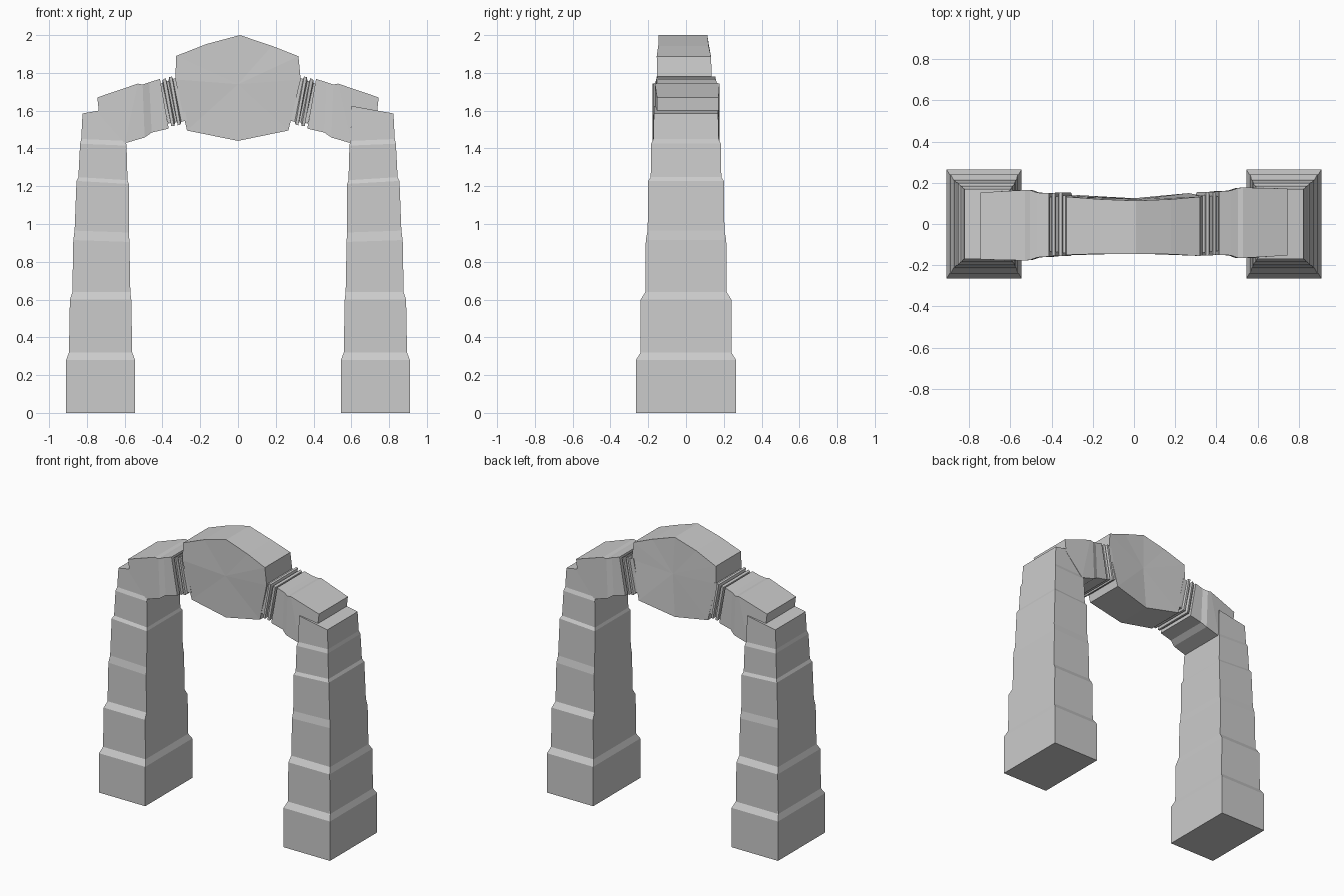
import bpy, bmesh, math

if "Cube" in bpy.data.objects:
    bpy.data.objects.remove(bpy.data.objects["Cube"])

stone = bpy.data.materials.new("grey stone")
stone.use_nodes = True
GREY = (0.6, 0.6, 0.6, 1)
stone.diffuse_color = GREY
stone.node_tree.nodes["Principled BSDF"].inputs["Base Color"].default_value = GREY


def finish(name, bm, turn=0):
    bmesh.ops.recalc_face_normals(bm, faces=bm.faces)
    mesh = bpy.data.meshes.new(name)
    bm.to_mesh(mesh)
    bm.free()
    mesh.materials.append(stone)
    ob = bpy.data.objects.new(name, mesh)
    ob.rotation_euler.z = turn
    bpy.context.collection.objects.link(ob)
    return ob


def loft(name, rings, turn=0):
    """Skin a row of four-cornered rings and cap both ends."""
    bm = bmesh.new()
    loops = [[bm.verts.new(p) for p in ring] for ring in rings]
    for a, b in zip(loops, loops[1:]):
        for i in range(4):
            j = (i + 1) % 4
            bm.faces.new((a[i], a[j], b[j], b[i]))
    bm.faces.new(loops[0])
    bm.faces.new(loops[-1])
    return finish(name, bm, turn)


# Pillar steps: height, outer x, inner x, half depth, tilt of the step
steps = [
    (0, .91, .545, .265, 0), (.28, .91, .545, .265, 0),
    (.32, .895, .56, .24, 0), (.6, .89, .565, .24, 0),
    (.64, .877, .57, .215, 0), (.91, .872, .575, .213, .005),
    (.96, .865, .577, .203, .005), (1.22, .855, .578, .2, .008),
    (1.24, .845, .585, .187, .008), (1.42, .836, .59, .184, .005),
    (1.445, .83, .595, .173, .005), (1.605, .823, .6, .17, -.02),
]


def pillar_ring(z, outer, inner, d, tilt):
    return [(outer, -d, z + tilt), (outer, d, z + tilt),
            (inner, d, z - tilt), (inner, -d, z - tilt)]


# Arm sections: top x, top z, bottom x, bottom z, front y, back y
arm = [
    (.745, 1.67, .735, 1.58, -.153, .172), (.53, 1.743, .6, 1.427, -.165, .177),
    (.505, 1.738, .494, 1.458, -.165, .175), (.47, 1.75, .457, 1.484, -.152, .162),
    (.413, 1.768, .367, 1.505, -.15, .158),
]


def arm_ring(tx, tz, bx, bz, front, back):
    return [(tx, front, tz), (tx, back, tz), (bx, back, bz), (bx, front, bz)]


# Collar sections: top x and amount by which the section is sunk in
collar = [(.415, .022), (.4, .022), (.398, .004), (.383, 0), (.378, .018),
          (.368, .018), (.364, 0), (.35, 0), (.345, .014), (.315, .014)]


def collar_ring(x, sink):
    tz = 1.776 + (.37 - x) * .25 - sink
    return arm_ring(x, tz, x - .045, tz - .255 + 2 * sink, -.152 + sink, .155 - sink)


for side, turn in (("left", 0), ("right", math.pi)):
    loft(side + "_pillar", [pillar_ring(*s) for s in steps], turn)
    loft(side + "_arm", [arm_ring(*s) for s in arm], turn)
    loft(side + "_collar", [collar_ring(*s) for s in collar], turn)

# Keystone: outline x, z, front y, back y
outline = [
    (.01, 2, -.145, .113), (.18, 1.943, -.147, .12), (.32, 1.888, -.155, .132),
    (.332, 1.765, -.152, .137), (.267, 1.495, -.135, .15), (0, 1.44, -.135, .125),
    (-.27, 1.495, -.135, .14), (-.332, 1.765, -.152, .137),
    (-.327, 1.89, -.15, .132), (-.166, 1.953, -.145, .12),
]
bm = bmesh.new()
front = [bm.verts.new((x, f, z)) for x, z, f, b in outline]
back = [bm.verts.new((x, b, z)) for x, z, f, b in outline]
front_hub = bm.verts.new((0, -.143, 1.74))
back_hub = bm.verts.new((.02, .12, 1.74))
for i in range(len(outline)):
    j = (i + 1) % len(outline)
    bm.faces.new((front[i], front[j], back[j], back[i]))
    bm.faces.new((front_hub, front[j], front[i]))
    bm.faces.new((back_hub, back[i], back[j]))
finish("keystone", bm)
